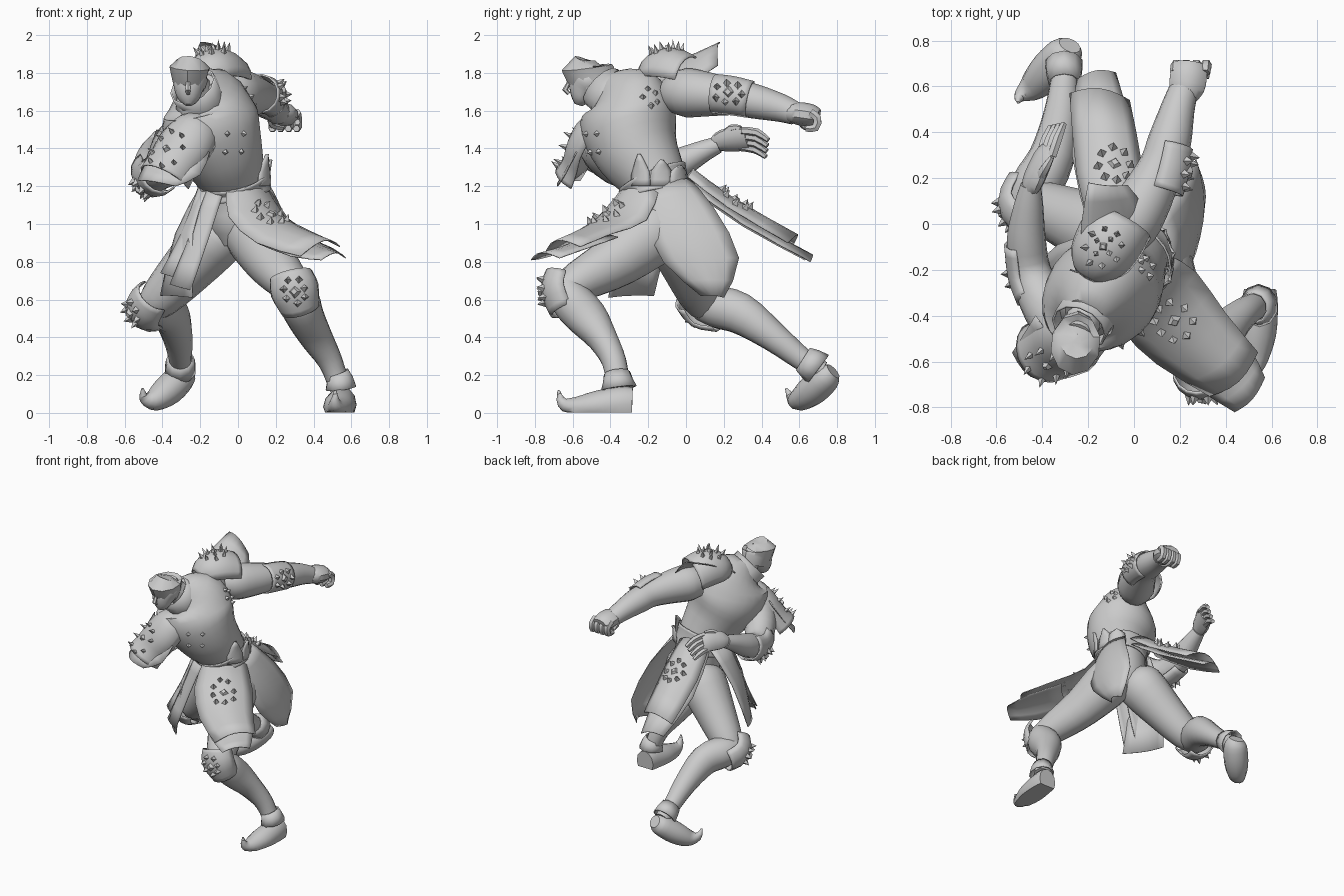
import bpy, bmesh, math
from mathutils import Vector as V
from mathutils.bvhtree import BVHTree

grey = bpy.data.materials.new("plain_grey")
grey.diffuse_color = (0.6, 0.6, 0.6, 1)


def finish(name, bm, thick=0):
    bmesh.ops.recalc_face_normals(bm, faces=bm.faces)
    me = bpy.data.meshes.new(name)
    bm.to_mesh(me)
    bm.free()
    me.materials.append(grey)
    ob = bpy.data.objects.new(name, me)
    bpy.context.collection.objects.link(ob)
    if thick:
        m = ob.modifiers.new("thickness", 'SOLIDIFY')
        m.thickness = thick
        m.offset = 0
    return ob


def smooth_rows(rows, steps=3):
    """Catmull-Rom through rows of numbers."""
    r = [list(x) for x in rows]
    r = [r[0]] + r + [r[-1]]
    out = []
    for i in range(1, len(r) - 2):
        for k in range(steps):
            t = k / steps
            out.append([0.5 * (2 * b + (c - a) * t + (2 * a - 5 * b + 4 * c - d) * t * t
                               + (3 * b - a - 3 * c + d) * t ** 3)
                        for a, b, c, d in zip(*r[i - 1:i + 3])])
    return out + [r[-1]]


def tube(name, rows, up, up2=None, arc=360, n=16, thick=0, cap=True, steps=3, floor=-1):
    """Loft of ellipses (x, y, z, side radius, up radius); arc < 360 gives an open shell."""
    rows = smooth_rows(rows, steps)
    up, up2 = V(up), V(up2 or up)
    full = arc == 360
    bm, rings = bmesh.new(), []
    for i, r in enumerate(rows):
        c = V(r[:3])
        t = (V(rows[min(i + 1, len(rows) - 1)][:3]) - V(rows[max(i - 1, 0)][:3])).normalized()
        u = up.lerp(up2, i / (len(rows) - 1))
        u = (u - t * u.dot(t)).normalized()
        s = u.cross(t)
        count = n if full else n + 1
        angs = [math.radians(arc * (j / n - 0.5)) for j in range(count)]
        rings.append([bm.verts.new(c + s * max(r[3], .004) * math.sin(a) + u * max(r[4], .004) * math.cos(a))
                      for a in angs])
    for p, q in zip(rings, rings[1:]):
        for j in range(n):
            k = (j + 1) % len(p)
            bm.faces.new((p[j], p[k], q[k], q[j]))
    if full and cap:
        bm.faces.new(rings[0])
        bm.faces.new(rings[-1])
    for v in bm.verts:
        v.co.z = max(v.co.z, floor)
    return finish(name, bm, thick)


def panel(name, rows, bulge, out, n=6):
    """Curved cloth or plate lofted between left and right edge points."""
    rows = smooth_rows([a + b for a, b in rows], 2)
    out = V(out).normalized()
    bm = bmesh.new()
    g = [[bm.verts.new(V(r[:3]).lerp(V(r[3:]), j / n) + out * bulge * math.sin(math.pi * j / n))
          for j in range(n + 1)] for r in rows]
    for p, q in zip(g, g[1:]):
        for j in range(n):
            bm.faces.new((p[j], p[j + 1], q[j + 1], q[j]))
    return finish(name, bm, 0.006)


def spikes(name, target, centre, out, radius, n=7, size=0.025, length=0.045, stud=True):
    """Ring of pyramids seated on a target surface around a centre stud."""
    me = target.data
    tree = BVHTree.FromPolygons([v.co for v in me.vertices], [p.vertices for p in me.polygons])
    out = V(out).normalized()
    s = out.orthogonal().normalized()
    w = out.cross(s)
    spots = [(V(centre) + radius * (s * math.cos(a) + w * math.sin(a)), 1)
             for a in (math.tau * i / n for i in range(n))]
    if stud:
        spots.append((V(centre), 0))
    bm = bmesh.new()
    for p, ring in spots:
        loc, nor, _, _ = tree.find_nearest(p + out * 0.04)
        if nor.dot(out) < 0:
            nor = -nor
        mat = (nor + out * 0.3).to_track_quat('Z', 'Y').to_matrix().to_4x4()
        h = length if ring else length * 0.5
        mat.translation = loc + nor * (h / 2 - 0.004)
        bmesh.ops.create_cone(bm, cap_ends=True, segments=4, radius1=size if ring else size * 1.4,
                              radius2=0 if ring else size * 0.7, depth=h, matrix=mat)
    return finish(name, bm)


# Torso, leaning forward and twisted
torso = tube("torso", [(0, -.13, .88, .1, .1), (0, -.13, 1.0, .16, .16), (-.02, -.155, 1.2, .17, .165),
                       (-.085, -.255, 1.38, .225, .22), (-.145, -.305, 1.53, .275, .24),
                       (-.175, -.33, 1.66, .24, .18), (-.215, -.4, 1.75, .09, .09)],
             (.2, -1, 0), (.85, -.55, 0), n=24)
belt = tube("belt", [(-.01, -.15, 1.15, .185, .175), (-.02, -.16, 1.2, .178, .172), (-.03, -.18, 1.25, .192, .187)],
            (.2, -1, 0), n=24, thick=.01, cap=False)
for i, (x, y) in enumerate([(.14, -.24), (.155, -.13), (.12, -.04)]):
    d = V((x, y + .15, 0)).normalized()
    e = V((-d.y, d.x, 0)) * .06
    b = V((x, y, 1.2))
    top = b + d * .01 + V((0, 0, .17 - .03 * i))
    panel("waist_flap_%d" % i, [((*(b - e),), (*(b + e),)), ((*(b - e * .9 + V((0, 0, .08))),),
          (*(b + e * .9 + V((0, 0, .08))),)), ((*(top - e * .1),), (*(top + e * .1),))], .015, d, 4)
spikes("chest_studs", torso, (-.03, -.45, 1.43), (.3, -1, 0), .07, 4, .02, .03, False)
spikes("side_studs", torso, (.05, -.16, 1.68), (1, -.2, .3), .06, 5, .02, .03, False)

# Neck, head and flared helmet
tube("neck", [(-.19, -.36, 1.66, .1, .1), (-.23, -.44, 1.74, .075, .075), (-.25, -.49, 1.8, .07, .07)], (0, -1, 0))
tube("collar", [(-.19, -.37, 1.62, .15, .14), (-.21, -.4, 1.68, .125, .12), (-.24, -.45, 1.73, .125, .12)],
     (0, -1, .2), n=12, thick=.01, cap=False, steps=1)
tube("head", [(-.26, -.57, 1.63, .02, .02), (-.26, -.56, 1.66, .055, .05), (-.26, -.54, 1.72, .08, .085),
              (-.25, -.51, 1.77, .09, .1), (-.25, -.5, 1.81, .06, .07)], (-.1, -1, 0), n=12)
tube("helmet", [(-.25, -.48, 1.725, .085, .11), (-.255, -.5, 1.78, .095, .13), (-.255, -.525, 1.83, .11, .135),
                (-.25, -.51, 1.855, .075, .085), (-.25, -.51, 1.865, .02, .03)], (-.1, -1, -.15), n=10, steps=1)
tube("nose", [(-.265, -.62, 1.75, .012, .01), (-.265, -.64, 1.71, .016, .016), (-.265, -.62, 1.69, .012, .01)],
     (0, -1, 0), n=6, steps=1)

# Back arm, stretched behind
tube("left_arm", [(-.08, -.07, 1.69, .1, .1), (-.02, 0, 1.695, .13, .13), (.06, .13, 1.685, .115, .115),
                  (.12, .26, 1.67, .095, .095), (.155, .36, 1.65, .095, .092), (.19, .5, 1.615, .075, .075),
                  (.215, .58, 1.585, .065, .062)], (0, 0, 1))
guard = tube("left_arm_guard", [(.115, .15, 1.69, .1, .1), (.14, .24, 1.68, .1, .1), (.16, .34, 1.66, .095, .095)],
             (1, -.3, .25), arc=190, n=8, thick=.01)
spikes("left_arm_spikes", guard, (.23, .23, 1.69), (1, -.3, .25), .075)
tube("left_palm", [(.22, .54, 1.585, .05, .045), (.23, .59, 1.585, .08, .06), (.24, .66, 1.575, .083, .06),
                   (.245, .7, 1.565, .065, .045)], (0, 0, 1), n=10)
for i in range(4):
    x = .18 + i * .043
    tube("left_finger_%d" % i, [(x, .66, 1.59, .024, .024), (x + .005, .695, 1.56, .025, .025),
         (x + .005, .685, 1.51, .024, .024), (x, .635, 1.505, .018, .018)], (1, 0, 0), n=6, steps=2)
tube("left_thumb", [(.18, .59, 1.56, .025, .025), (.185, .62, 1.53, .025, .025), (.24, .64, 1.51, .016, .016)],
     (0, 1, 0), n=6, steps=2)

# Front arm, folded across the far side
tube("right_arm", [(-.22, -.42, 1.47, .1, .1), (-.29, -.45, 1.41, .12, .12), (-.38, -.36, 1.31, .11, .11),
                   (-.45, -.21, 1.26, .09, .09), (-.47, -.06, 1.31, .085, .085), (-.46, .08, 1.38, .06, .065),
                   (-.45, .17, 1.42, .045, .045)], (-1, 0, 0.1))
guard = tube("right_arm_guard", [(-.41, -.31, 1.27, .105, .105), (-.445, -.21, 1.25, .105, .105),
                                 (-.47, -.08, 1.29, .095, .095)], (-.7, -.2, -.6), arc=190, n=8, thick=.01)
spikes("right_arm_spikes", guard, (-.51, -.22, 1.18), (-.7, -.2, -.6), .07)
tube("right_palm", [(-.455, .15, 1.42, .04, .035), (-.435, .2, 1.44, .065, .04), (-.395, .29, 1.45, .07, .035),
                    (-.37, .33, 1.45, .06, .025)], (-.8, -.3, .3), n=10)
for i in range(4):
    d = V((-.018, -.004, -.028)) * (i - 1.5)
    tube("right_finger_%d" % i, [(*(V(p) + d * k), r, r) for p, r, k in (
        ((-.385, .29, 1.45), .022, 1), ((-.36, .37, 1.44), .022, 1.05), ((-.335, .43, 1.4), .014, 1.05))],
         (0, 0, 1), n=6, steps=2)
tube("right_thumb", [(-.42, .19, 1.46, .024, .024), (-.39, .24, 1.505, .022, .022), (-.36, .29, 1.51, .012, .012)],
     (0, 0, 1), n=6, steps=2)

# Shoulder armour
cap = tube("left_pauldron", [(-.19, -.22, 1.76, .07, .06), (-.16, -.16, 1.78, .125, .12), (-.11, -.08, 1.78, .145, .15),
                             (-.06, .01, 1.76, .145, .13)], (-.15, .1, 1), arc=200, n=10, thick=.01)
panel("left_pauldron_fin", [((-.23, -.12, 1.82), (.04, -.02, 1.72)), ((-.23, 0, 1.88), (.05, .06, 1.77)),
                            ((-.2, .18, 1.96), (-.03, .17, 1.84))], .04, (.1, -.2, 1))
panel("left_pauldron_rim", [((-.28, -.2, 1.76), (-.04, -.22, 1.7)), ((-.2, -.22, 1.8), (-.08, -.21, 1.77))],
      .03, (-.1, -.6, 1))
spikes("left_pauldron_spikes", cap, (-.13, -.1, 1.92), (-.2, -.1, 1), .1, 8, .018, .055)
spikes("left_pauldron_inner_spikes", cap, (-.13, -.1, 1.92), (-.2, -.1, 1), .05, 4, .016, .055, False)
cap = tube("right_pauldron", [(-.18, -.42, 1.54, .08, .07), (-.215, -.45, 1.49, .125, .12), (-.275, -.49, 1.41, .15, .13),
                              (-.34, -.52, 1.31, .14, .13), (-.385, -.55, 1.23, .14, .15)],
           (-.45, -.75, .3), arc=200, n=10, thick=.01)
panel("right_pauldron_plate", [((-.43, -.4, 1.5), (-.15, -.58, 1.38)), ((-.48, -.48, 1.36), (-.2, -.64, 1.26)),
                               ((-.53, -.56, 1.23), (-.33, -.68, 1.2))], .05, (-.4, -.8, .2))
spikes("right_pauldron_spikes", cap, (-.37, -.62, 1.4), (-.5, -.75, .4), .11, 8, .018, .055)

# Front leg
tube("left_thigh", [(.04, -.08, 1.02, .1, .1), (.08, -.15, .97, .165, .17), (.17, -.36, .81, .135, .145),
                    (.26, -.56, .7, .11, .11), (.31, -.65, .64, .085, .085)], (0, 0, 1))
tube("left_shin", [(.29, -.64, .69, .08, .08), (.32, -.61, .6, .11, .11), (.36, -.52, .5, .1, .11),
                   (.42, -.44, .39, .085, .08), (.49, -.38, .27, .065, .065), (.54, -.355, .13, .055, .06)], (0, -1, 0))
guard = tube("left_knee_guard", [(.28, -.64, .73, .11, .1), (.3, -.655, .65, .125, .11), (.33, -.62, .55, .1, .1)],
             (-.05, -1, .1), arc=190, n=8, thick=.01)
spikes("left_knee_spikes", guard, (.3, -.76, .64), (-.05, -1, .1), .08)
tube("left_boot_cuff", [(.525, -.365, .21, .06, .065), (.54, -.36, .17, .07, .075), (.545, -.355, .13, .08, .09)],
     (0, -1, 0), n=10, thick=.01, cap=False, steps=1)
tube("left_boot", [(.55, -.285, .045, .07, .09), (.548, -.35, .045, .08, .095), (.535, -.48, .03, .085, .085),
                   (.525, -.59, .03, .06, .055), (.515, -.655, .055, .03, .03), (.515, -.675, .12, .006, .006)],
     (0, -.2, 1), n=12, floor=.003)

# Rear leg
tube("right_thigh", [(-.05, -.08, 1.02, .1, .1), (-.1, -.05, .95, .16, .17), (-.27, .02, .76, .14, .14),
                     (-.41, .08, .61, .11, .11), (-.47, .11, .56, .08, .08)], (0, -1, 0))
tube("right_shin", [(-.48, .07, .57, .08, .08), (-.43, .16, .56, .11, .11), (-.36, .29, .525, .1, .11),
                    (-.32, .46, .405, .08, .08), (-.305, .62, .28, .06, .06), (-.3, .72, .22, .055, .055)], (0, 0, 1))
guard = tube("right_knee_guard", [(-.44, .03, .62, .1, .1), (-.48, .09, .56, .115, .11), (-.45, .18, .53, .1, .1)],
             (-.8, -.4, -.3), arc=180, n=8, thick=.01)
spikes("right_knee_spikes", guard, (-.56, .05, .53), (-.8, -.4, -.3), .075)
tube("right_boot_cuff", [(-.305, .62, .285, .065, .065), (-.305, .66, .26, .075, .08), (-.305, .7, .23, .08, .09)],
     (0, 0, 1), n=10, thick=.01, cap=False, steps=1)
tube("right_boot", [(-.28, .78, .22, .05, .045), (-.3, .745, .19, .08, .075), (-.37, .67, .12, .085, .08),
                    (-.44, .6, .07, .065, .06), (-.495, .56, .08, .03, .03), (-.505, .53, .13, .006, .006)],
     (-.3, -.3, 1), n=12)

# Skirt panels
front = panel("front_skirt", [((-.06, -.33, 1.19), (.16, -.14, 1.19)), ((-.05, -.46, 1.04), (.27, -.21, 1.02)),
                              ((.1, -.61, .9), (.4, -.39, .95)), ((.33, -.75, .83), (.54, -.56, .88))],
              .07, (.3, -.45, .8))
panel("front_skirt_under", [((.1, -.58, .9), (.36, -.36, .93)), ((.28, -.72, .83), (.5, -.53, .87)),
                            ((.44, -.82, .81), (.57, -.67, .82))], .04, (.3, -.45, .8))
spikes("front_skirt_spikes", front, (.17, -.43, 1.06), (.3, -.45, .8), .09, 8)
back = panel("back_skirt", [((-.19, -.01, 1.24), (.04, .01, 1.25)), ((-.25, .22, 1.08), (.04, .22, 1.09)),
                            ((-.28, .57, .89), (-.02, .54, .9))], .06, (0, .6, .8))
panel("back_skirt_under", [((-.2, .0, 1.2), (.04, .02, 1.2)), ((-.27, .3, .99), (.02, .3, 1.0)),
                           ((-.25, .63, .81), (-.08, .66, .8))], .04, (0, .6, .8))
spikes("back_skirt_spikes", back, (-.08, .26, 1.13), (0, .6, .8), .085, 8)
panel("left_skirt", [((.14, -.2, 1.2), (.1, .02, 1.24)), ((.22, -.2, 1.0), (.2, .15, 1.08)),
                     ((.27, -.12, .8), (.27, .28, .82)), ((.27, .08, .62), (.28, .2, .61))], .035, (1, 0, .2))
panel("right_skirt", [((-.16, -.28, 1.19), (-.18, -.04, 1.2)), ((-.24, -.34, .95), (-.33, -.09, .95)),
                      ((-.24, -.41, .61), (-.41, -.17, .62))], .03, (-1, -.4, .2))
for i in range(2):
    x, y = -.1 - i * .05, -.31 + i * .06
    panel("skirt_strip_%d" % i, [((x - .06, y + .02, 1.19), (x + .03, y, 1.19)),
          ((x - .15, y - .01, .95), (x - .05, y - .06, .94)),
          ((x - .26, y - .03, .68 + i * .06), (x - .15, y - .09, .65 + i * .06))], .01, (-.6, -1, 0), 4)

# Rounded parts shade smooth, plate and spike edges stay sharp
bpy.ops.object.select_all(action='SELECT')
bpy.context.view_layer.objects.active = torso
bpy.ops.object.shade_smooth_by_angle(angle=math.radians(40))
